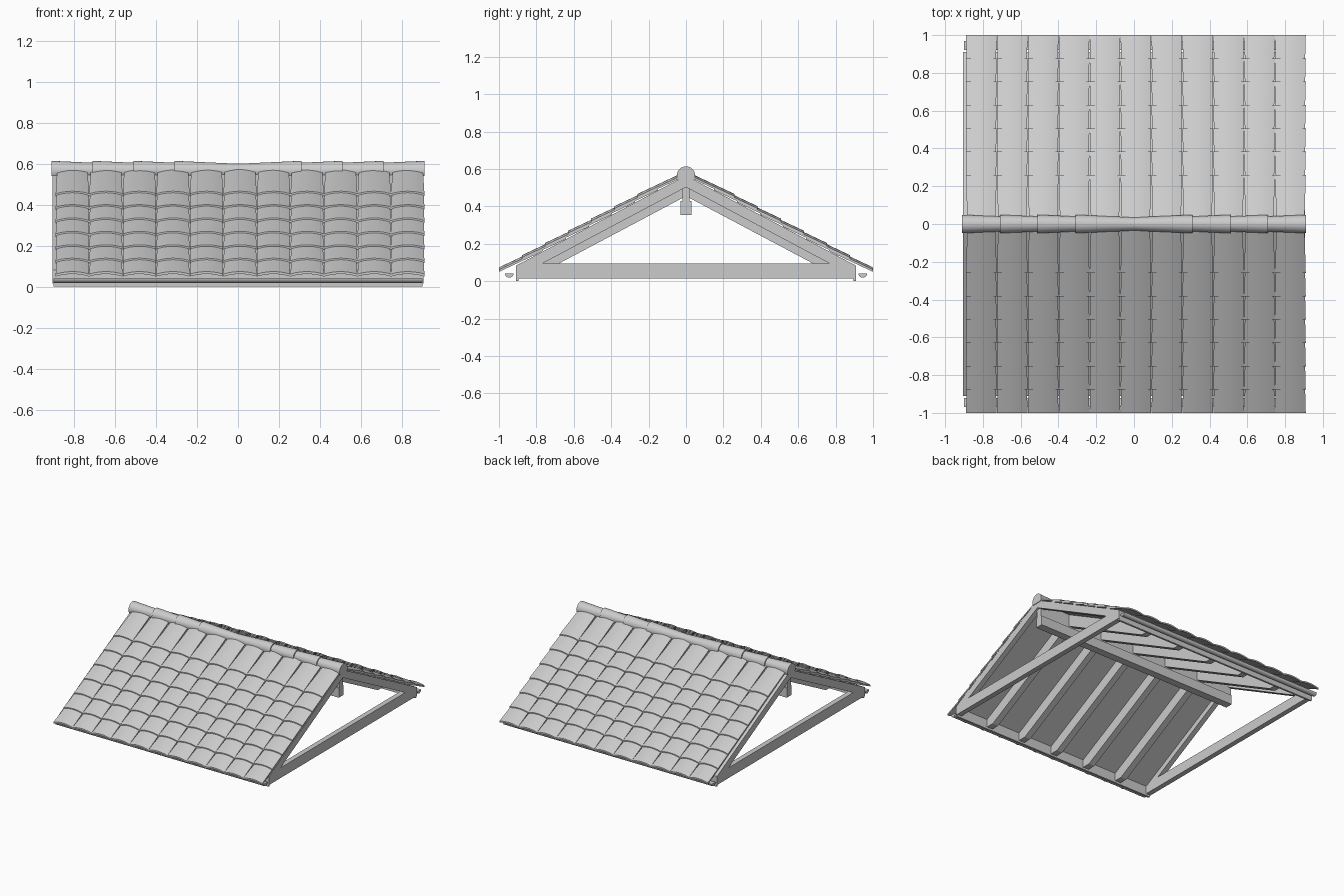
import bpy, bmesh
from math import sin, cos, pi

if "Cube" in bpy.data.objects:
    bpy.data.objects.remove(bpy.data.objects["Cube"])

SLOPE = 0.53


def deck_z(y):
    return 0.035 + SLOPE * (1 - abs(y))


def finish(name, bm, smooth=False):
    bmesh.ops.recalc_face_normals(bm, faces=bm.faces)
    me = bpy.data.meshes.new(name)
    bm.to_mesh(me)
    bm.free()
    ob = bpy.data.objects.new(name, me)
    bpy.context.collection.objects.link(ob)
    if smooth:
        bpy.ops.object.select_all(action='DESELECT')
        ob.select_set(True)
        bpy.context.view_layer.objects.active = ob
        bpy.ops.object.shade_smooth_by_angle(angle=0.6)
    return ob


def loft(bm, a, b):
    """Closed solid between two matching outlines."""
    va = [bm.verts.new(p) for p in a]
    vb = [bm.verts.new(p) for p in b]
    n = len(va)
    for i in range(n):
        j = (i + 1) % n
        bm.faces.new((va[i], va[j], vb[j], vb[i]))
    bm.faces.new(va)
    bm.faces.new(vb)


def prism(bm, yz, x0, x1):
    loft(bm, [(x0, y, z) for y, z in yz], [(x1, y, z) for y, z in yz])


def tile_outline(cx, half, y, z, rise, thick, side, n=6):
    ts = [i / n * 2 - 1 for i in range(n + 1)]
    low = [(cx + t * half, side * y, z + rise * (1 - t * t)) for t in ts]
    top = [(x, yy, zz + thick) for x, yy, zz in reversed(low)]
    return low + top


# Overlapping arched roof tiles, narrower at the upper end
COLS, ROWS, W = 11, 7, 1.8 / 11
for side, label in ((-1, "front"), (1, "back")):
    bm = bmesh.new()
    for c in range(COLS):
        cx = -0.89 + W * (c + 0.5)
        for r in range(ROWS):
            y0 = 1 - r * 0.1233
            y1 = y0 - 0.235
            loft(bm,
                 tile_outline(cx, W * 0.497, y0, deck_z(y0) + 0.015, 0.012, 0.012, side),
                 tile_outline(cx, W * 0.455, y1, deck_z(y1) + 0.001, 0.012, 0.012, side))
    finish(label + "_roof_tiles", bm, True)

    # Decking under the tiles
    bm = bmesh.new()
    prism(bm, [(side * y, deck_z(y) + d) for y, d in
               ((0.91, 0), (0, 0), (0, -0.015), (0.91, -0.015))], -0.88, 0.9)
    finish(label + "_decking", bm)

    # Inner rafters
    bm = bmesh.new()
    for k in range(-2, 3):
        yz = [(0.9, deck_z(0.9) - 0.01), (0, deck_z(0) - 0.01),
              (0, deck_z(0) - 0.11), (0.83, 0.015), (0.9, 0.015)]
        prism(bm, [(side * y, z) for y, z in yz], k * 0.3 - 0.025, k * 0.3 + 0.025)
    finish(label + "_rafters", bm)

    # Eave board
    bm = bmesh.new()
    prism(bm, [(side * 0.895, 0), (side * 0.91, 0), (side * 0.91, 0.08),
               (side * 0.895, 0.085)], -0.9, 0.9)
    finish(label + "_eave_board", bm)

    # Half-round gutter rod
    bm = bmesh.new()
    prism(bm, [(side * 0.945 + 0.023 * cos(pi + pi * i / 8),
                0.041 + 0.022 * sin(pi + pi * i / 8)) for i in range(9)], -0.9, 0.9)
    finish(label + "_gutter", bm, True)

# Gable frames: sloping members and a tie beam
for sx, label in ((-1, "left"), (1, "right")):
    bm = bmesh.new()
    x0, x1 = sx * 0.865, sx * 0.905
    for side in (-1, 1):
        yz = [(0.91, 0.015), (0.91, deck_z(0.91)), (0, deck_z(0)),
              (0, deck_z(0) - 0.062), (0.89, 0.03), (0.89, 0.015)]
        prism(bm, [(side * y, z) for y, z in yz], x0, x1)
    prism(bm, [(-0.91, 0.015), (0.91, 0.015), (0.91, 0.08), (0.885, 0.095),
               (-0.885, 0.095), (-0.91, 0.08)], x0, x1)
    finish(label + "_gable_frame", bm)

# Ridge beam with narrower upper board
bm = bmesh.new()
prism(bm, [(-0.03, 0.355), (0.03, 0.355), (0.03, 0.43), (-0.03, 0.43)], -0.89, 0.89)
prism(bm, [(-0.02, 0.43), (0.02, 0.43), (0.02, 0.54), (-0.02, 0.54)], -0.89, 0.89)
finish("ridge_beam", bm)


# Tapered ridge tiles, overlapping from the middle outwards
def ridge_arc(x, r, n=16):
    a0, a1 = -pi / 6, pi * 7 / 6
    return [(x, r * cos(a0 + (a1 - a0) * i / n),
             0.565 + r * sin(a0 + (a1 - a0) * i / n)) for i in range(n + 1)]


bm = bmesh.new()
for sx in (-1, 1):
    for x in (0.31, 0.51, 0.71, 0.91):
        loft(bm, ridge_arc(sx * x, 0.049), ridge_arc(sx * (x - 0.31), 0.035))
finish("ridge_tiles", bm, True)
